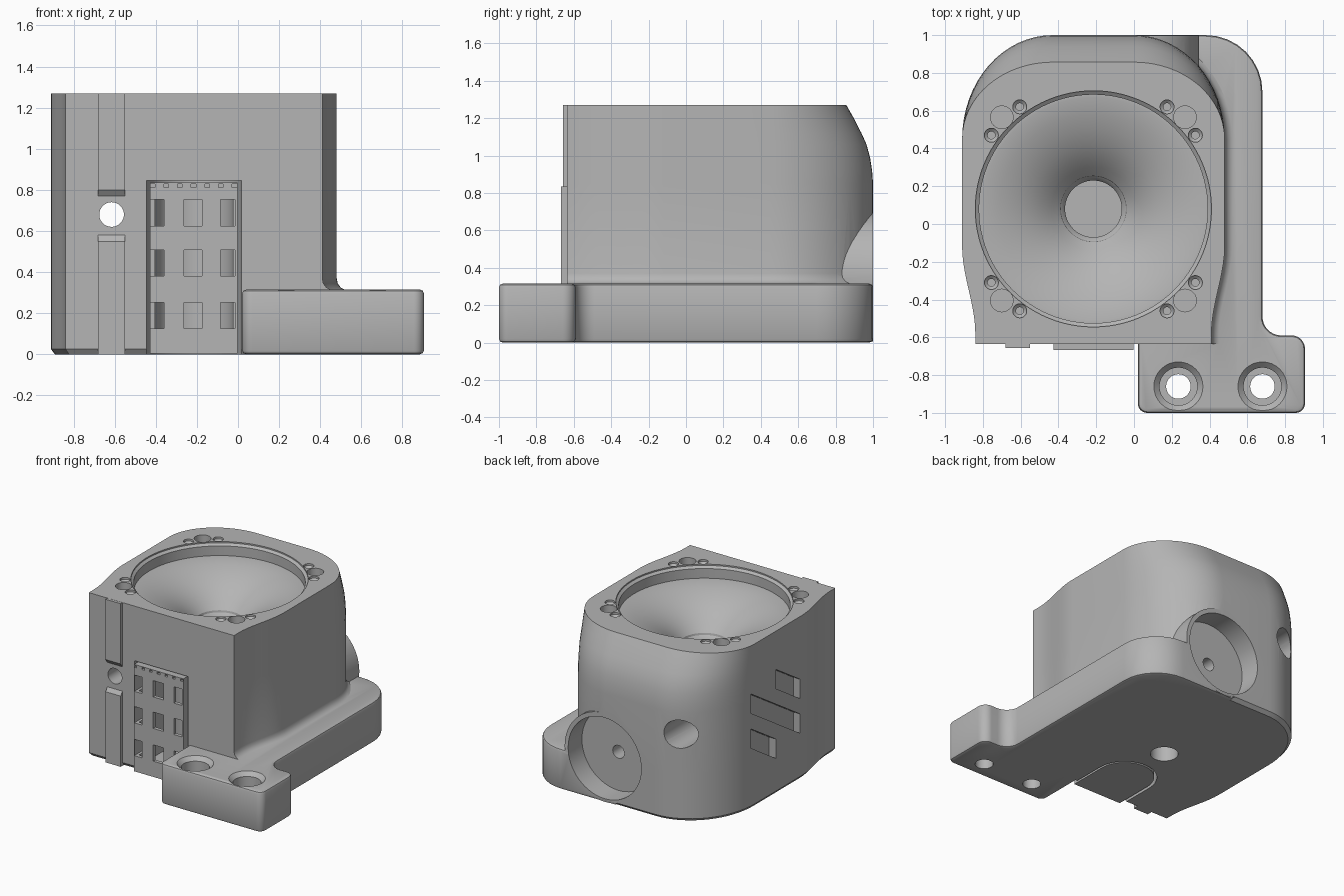
import bpy, bmesh
from math import sin, cos, pi, radians

if "Cube" in bpy.data.objects:
    bpy.data.objects.remove(bpy.data.objects["Cube"], do_unlink=True)

grey = bpy.data.materials.new("plain grey")
grey.use_nodes = True
grey.diffuse_color = (0.46, 0.46, 0.46, 1)
grey.node_tree.nodes["Principled BSDF"].inputs["Base Color"].default_value = grey.diffuse_color

AXES = {"Z": lambda u, v, h: (u, v, h),
        "Y": lambda u, v, h: (u, h, v),
        "X": lambda u, v, h: (h, u, v)}
CX, CY = -0.215, 0.08      # horn axis
FRONT = -0.635


def loft(name, rings):
    """Closed solid through rings with equal point counts."""
    bm = bmesh.new()
    loops = [[bm.verts.new(p) for p in ring] for ring in rings]
    n = len(loops[0])
    for a, b in zip(loops, loops[1:]):
        for i in range(n):
            j = (i + 1) % n
            bm.faces.new((a[i], a[j], b[j], b[i]))
    bm.faces.new(loops[0])
    bm.faces.new(loops[-1])
    bmesh.ops.recalc_face_normals(bm, faces=bm.faces)
    mesh = bpy.data.meshes.new(name)
    bm.to_mesh(mesh)
    bm.free()
    mesh.materials.append(grey)
    ob = bpy.data.objects.new(name, mesh)
    bpy.context.collection.objects.link(ob)
    return ob


def prism(name, points, lo, hi, axis="Z"):
    return loft(name, [[AXES[axis](u, v, h) for u, v in points] for h in (lo, hi)])


def box(name, x0, x1, y0, y1, z0, z1):
    return prism(name, [(x0, y0), (x1, y0), (x1, y1), (x0, y1)], z0, z1)


def lathe(name, u, v, profile, axis="Z", n=48):
    """Solid turned from (radius, height) pairs around an axis through u, v."""
    return loft(name, [[AXES[axis](u + r * cos(2 * pi * i / n), v + r * sin(2 * pi * i / n), h)
                        for i in range(n)] for r, h in profile])


def arc(u, v, r, a0, a1, n=8):
    angles = [radians(a0 + (a1 - a0) * i / n) for i in range(n + 1)]
    return [(u + r * cos(a), v + r * sin(a)) for a in angles]


def apply_all(ob):
    bpy.context.view_layer.objects.active = ob
    for m in list(ob.modifiers):
        bpy.ops.object.modifier_apply(modifier=m.name)


def combine(ob, other, operation="DIFFERENCE"):
    m = ob.modifiers.new("combine", "BOOLEAN")
    m.operation, m.solver, m.object = operation, "EXACT", other
    apply_all(ob)
    bpy.data.objects.remove(other, do_unlink=True)


def body_ring(z, back, right=0.48, shrink=1.0):
    """Plan of the housing: flared front, rounded back corners."""
    left, y0, rx = -0.91, 0.45, 0.48
    flank = [(0.07, FRONT)]
    for i in range(11):
        t = i / 10
        flank.append((0.07 * (1 - t * t * (3 - 2 * t)), -0.58 + 0.46 * t))
    for i in range(17):
        a = pi / 2 * i / 16
        flank.append((rx * (1 - cos(a)), y0 + (back - y0) * sin(a)))
    pts = [(right - d, y) for d, y in flank] + [(left + d, y) for d, y in reversed(flank)]
    return [(CX + (x - CX) * shrink, CY + (y - CY) * shrink, z) for x, y in pts]


# Housing with a small fillet onto the plate and a back that leans in at the top
rings = [body_ring(0, 1, 0.52, 0.972), body_ring(0.025, 1, 0.52)]
rings += [body_ring(z, 1, r) for z, r in ((0.315, 0.52), (0.325, 0.5), (0.345, 0.485), (0.37, 0.48))]
rings += [body_ring(z, b) for z, b in ((0.85, 1), (0.92, 0.995), (0.99, 0.984), (1.06, 0.965),
                                       (1.12, 0.938), (1.2, 0.897), (1.27, 0.857))]
housing = loft("housing", rings)

# Mounting plate with its foot
outline = [(-0.1, 1.0)] + arc(0.38, 0.7, 0.3, 90, 0) + arc(0.78, -0.49, 0.1, 180, 270)
outline += arc(0.835, -0.66, 0.07, 90, 0) + arc(0.855, -0.95, 0.05, 0, -90)
outline += arc(0.07, -0.95, 0.05, -90, -180) + [(0.02, -0.5), (-0.1, -0.5)]
plate = prism("mounting_plate", outline, 0, 0.315)
bev = plate.modifiers.new("bevel", "BEVEL")
bev.width, bev.segments, bev.limit_method, bev.angle_limit = 0.02, 2, "ANGLE", radians(40)
apply_all(plate)
combine(housing, plate, "UNION")

# Round boss at the back, then its recess and screw hole
combine(housing, lathe("boss", 0, 0.35, [(0.345, 0.4), (0.345, 0.999)], "Y", 64), "UNION")
combine(housing, lathe("recess", 0, 0.345, [(0.315, 0.83), (0.315, 1.1)], "Y", 64))
combine(housing, lathe("screw_hole", 0, 0.33, [(0.05, 0.62), (0.05, 0.9)], "Y", 24))

# Horn mouth, flare and threaded throat
horn = [(0.625, 1.3), (0.625, 1.26), (0.605, 1.245), (0.605, 1.17), (0.59, 1.17), (0.5, 1.15), (0.42, 1.122),
        (0.34, 1.083), (0.27, 1.035), (0.22, 0.99), (0.175, 0.945), (0.172, 0.93)]
horn += [(0.15 if i % 2 else 0.162, 0.92 - 0.02 * i) for i in range(12)]
combine(housing, lathe("horn", CX, CY, horn, n=96))

# Four groups of screw holes in the top
for sx in (-1, 1):
    for sy in (-1, 1):
        combine(housing, lathe("dowel", CX + sx * 0.485, CY + sy * 0.485, [(0.06, 1.12), (0.06, 1.3)], n=24))
        for dx, dy in ((0.39, 0.54), (0.54, 0.39)):
            combine(housing, lathe("pin", CX + sx * dx, CY + sy * dy,
                                   [(0.02, 1.1), (0.02, 1.24), (0.037, 1.255), (0.037, 1.3)], n=20))

# Through hole, wider from the back
combine(housing, lathe("through_hole", -0.615, 0.68,
                       [(0.06, -0.8), (0.06, 0.55), (0.11, 0.55), (0.11, 1.2)], "Y", 32))

# Counterbored holes in the foot
for x in (0.235, 0.68):
    combine(housing, lathe("foot_hole", x, -0.86, [(0.065, -0.1), (0.065, 0.14), (0.1, 0.14), (0.1, 0.285),
                                                   (0.13, 0.315), (0.13, 0.4)], n=32))

# Blind hole underneath
combine(housing, lathe("bottom_hole", CX, CY, [(0.1, -0.1), (0.1, 0.2)], n=32))

# Three sloping slots in the side
for y0, y1, z in ((-0.105, 0.195, 0.63), (-0.105, 0.495, 0.36), (0.195, 0.495, 0.28)):
    rise = 0.64 * (y1 - y0)
    combine(housing, prism("slot", [(y0, z), (y1, z + rise), (y1, z + rise + 0.15), (y0, z + 0.15)],
                           -1, -0.85, "X"))


def arch(r, y_front):
    return [(CX - r, y_front)] + arc(CX, -0.36, r, 180, 0, 20) + [(CX + r, y_front)]


# Arched chamber opening at the front
combine(housing, prism("chamber", arch(0.231, -0.8), -0.1, 0.845))

# Hollow insert with a windowed front and a toothed top edge
insert = prism("windowed_insert", arch(0.212, -0.668), 0.003, 0.835)
combine(insert, prism("hollow", arch(0.19, -0.64), 0.04, 0.79))
for x0, x1 in ((-0.425, -0.36), (-0.262, -0.175), (-0.085, -0.015)):
    for z in (0.125, 0.38, 0.625):
        combine(insert, box("window", x0, x1, -0.7, -0.5, z, z + 0.127))
for i in range(7):
    x = -0.416 + 0.0665 * i
    combine(insert, box("notch", x - 0.011, x + 0.011, -0.7, -0.62, 0.812, 0.828))

# Key rails on the front with sloped inner ends
lower = prism("lower_rail", [(-0.6, 0), (-0.657, 0), (-0.657, 0.55), (FRONT, 0.58), (-0.6, 0.58)],
              -0.68, -0.55, "X")
upper = prism("upper_rail", [(-0.6, 1.269), (-0.657, 1.269), (-0.657, 0.8), (FRONT, 0.77), (-0.6, 0.77)],
              -0.68, -0.55, "X")

for ob in (housing, insert, lower, upper):
    bpy.ops.object.select_all(action="DESELECT")
    ob.select_set(True)
    bpy.context.view_layer.objects.active = ob
    bpy.ops.object.shade_smooth_by_angle(angle=radians(28))
